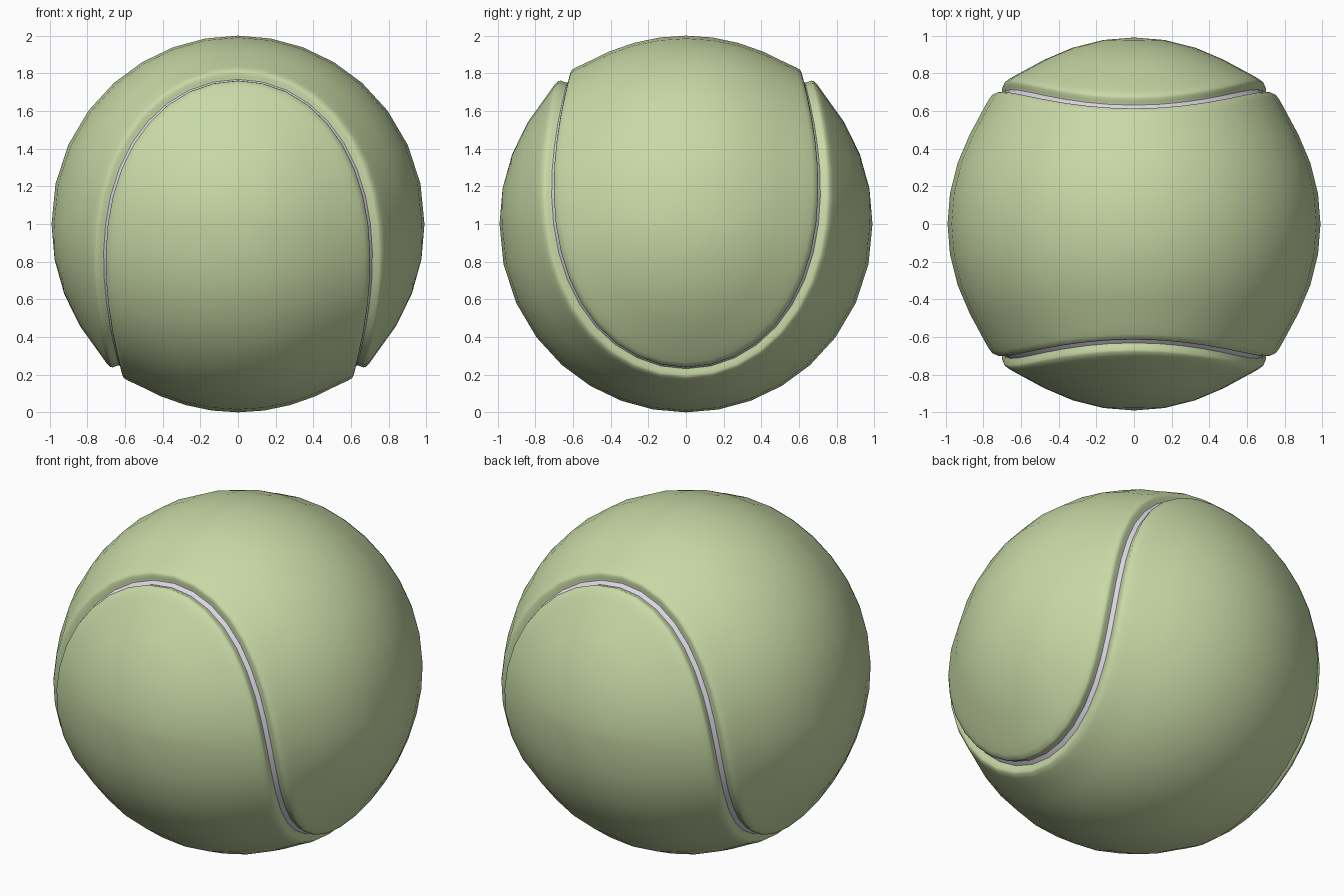
import bpy, bmesh, math
from mathutils import Vector

if "Cube" in bpy.data.objects:
    bpy.data.objects.remove(bpy.data.objects["Cube"])

N = 64                       # points along the closed seam
A, B = 0.80, 0.18            # seam curve constants
C = 2 * math.sqrt(A * B)


def material(name, rgb):
    m = bpy.data.materials.new(name)
    m.diffuse_color = (*rgb, 1)
    m.use_nodes = True
    m.node_tree.nodes["Principled BSDF"].inputs["Base Color"].default_value = m.diffuse_color
    return m


def seam_dir(i):
    """Unit direction of seam point i."""
    t = 2 * math.pi * i / N
    x = A * math.cos(t) + B * math.cos(3 * t)
    y = A * math.sin(t) - B * math.sin(3 * t)
    k = math.sqrt(0.5)
    return Vector(((x - y) * k, (x + y) * k, C * math.sin(2 * t))).normalized()


def spine_dir(p):
    """Nearest point on the panel's middle line, stopping at the lobe centres."""
    if p.z <= 1e-6:
        return Vector((math.copysign(1, p.x), 0, 0))
    return Vector((p.x, 0, p.z)).normalized()


def slerp(p, q, d):
    w = p.angle(q)
    return (p * math.sin(w - d) + q * math.sin(d)) / math.sin(w)


def centre_radius(v):
    return 0.99 + 0.01 * abs(v.z)


# groove and lip: (distance from the seam, radius)
LIP = [(0.014, 0.981), (0.024, 0.993), (0.033, 1.011), (0.045, 1.018),
       (0.075, 1.016), (0.12, 1.008)]


def strip(bm, rings):
    for r0, r1 in zip(rings, rings[1:]):
        for i in range(N):
            j = (i + 1) % N
            bm.faces.new((r0[i], r0[j], r1[j], r1[i]))


def finish(name, bm, mat):
    bmesh.ops.remove_doubles(bm, verts=bm.verts, dist=1e-4)
    bmesh.ops.recalc_face_normals(bm, faces=bm.faces)
    # open shells: make sure normals point outward
    if sum(f.normal.dot(f.calc_center_median() - Vector((0, 0, 1))) for f in bm.faces) < 0:
        bmesh.ops.reverse_faces(bm, faces=bm.faces)
    for f in bm.faces:
        f.smooth = True
    me = bpy.data.meshes.new(name)
    bm.to_mesh(me)
    bm.free()
    me.materials.append(mat)
    ob = bpy.data.objects.new(name, me)
    bpy.context.collection.objects.link(ob)


def place(v, flip):
    if flip:                 # half turn that swaps the two felt panels
        v = Vector((v.y, v.x, -v.z))
    return v + Vector((0, 0, 1))


def felt_panel(name, flip, mat):
    bm = bmesh.new()
    pairs = [(p, spine_dir(p)) for p in map(seam_dir, range(N))]
    rings = []
    for d, r in LIP:
        rings.append([bm.verts.new(place(slerp(p, q, d) * r, flip)) for p, q in pairs])
    for f in (0.25, 0.5, 0.75, 1.0):
        ring = []
        for p, q in pairs:
            w = p.angle(q)
            v = slerp(p, q, 0.12 + (w - 0.12) * f)
            r = centre_radius(v) + 0.008 * (1 - f) ** 3
            ring.append(bm.verts.new(place(v * r, flip)))
        rings.append(ring)
    strip(bm, rings)
    finish(name, bm, mat)


felt = material("felt", (0.58, 0.69, 0.38))
rubber = material("seam_rubber", (0.70, 0.66, 0.78))

# two interlocking felt panels
felt_panel("felt_panel_upper", False, felt)
felt_panel("felt_panel_lower", True, felt)

# seam strip at the bottom of the groove
bm = bmesh.new()
rings = []
for d in (-0.017, 0.0, 0.017):
    ring = []
    for i in range(N):
        p = seam_dir(i)
        v = slerp(p, spine_dir(p), d)
        ring.append(bm.verts.new(place(v * 0.981, False)))
    rings.append(ring)
strip(bm, rings)
finish("seam", bm, rubber)
